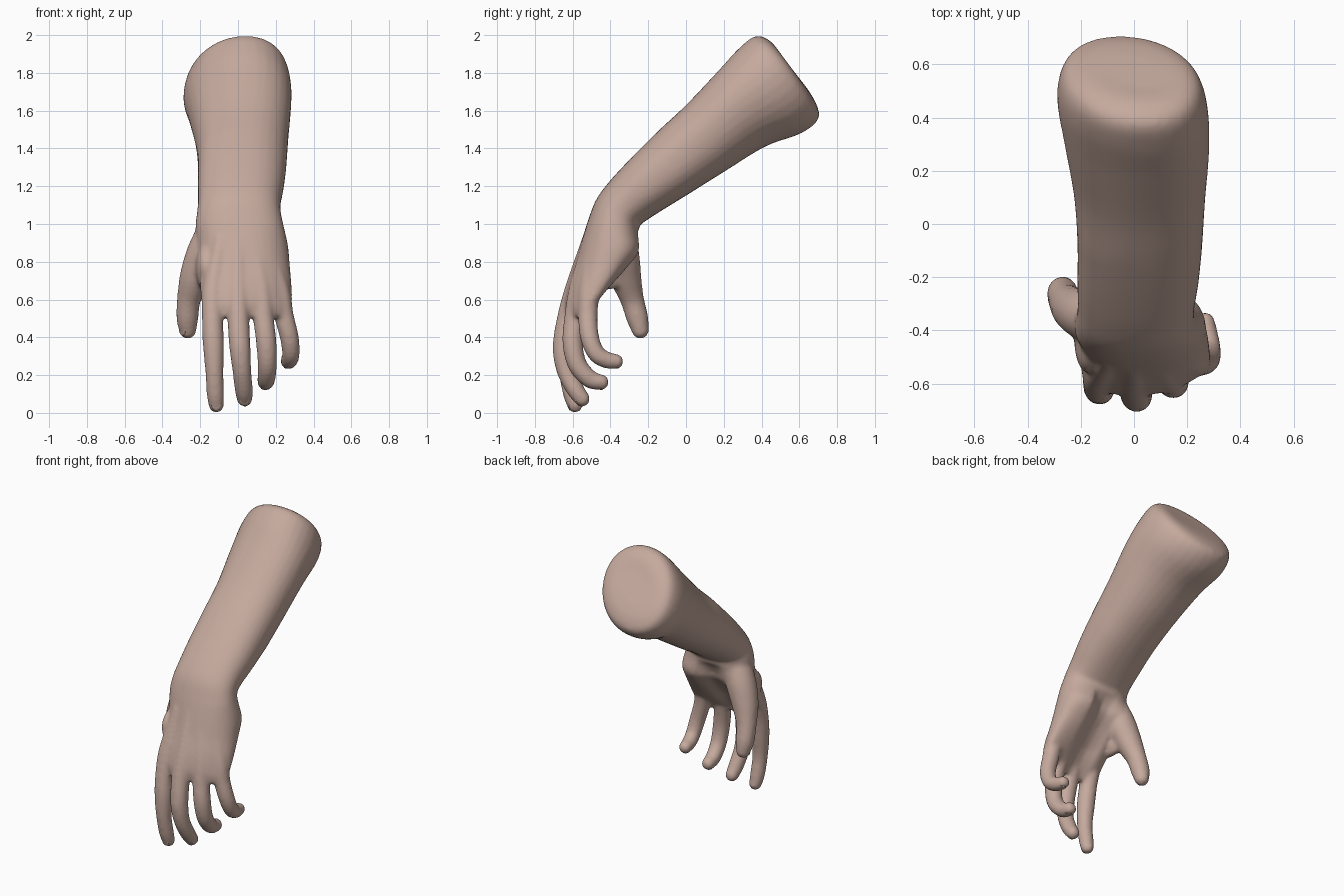
import bpy, bmesh
from math import sin, cos, pi
from mathutils import Vector, Matrix

if "Cube" in bpy.data.objects:
    bpy.data.objects.remove(bpy.data.objects["Cube"])

N = 32


def material(name, rgb):
    m = bpy.data.materials.new(name)
    m.diffuse_color = (*rgb, 1)
    m.use_nodes = True
    m.node_tree.nodes["Principled BSDF"].inputs["Base Color"].default_value = m.diffuse_color
    return m


def spline(pts, steps):
    """Catmull-Rom through tuples of any length."""
    out = []
    for i in range(len(pts) - 1):
        p0, p1, p2, p3 = (pts[max(0, min(len(pts) - 1, i + k))] for k in (-1, 0, 1, 2))
        for s in range(steps):
            t = s / steps
            out.append([0.5 * (2 * b + (c - a) * t + (2 * a - 5 * b + 4 * c - d) * t * t
                               + (3 * b - a - 3 * c + d) * t ** 3)
                        for a, b, c, d in zip(p0, p1, p2, p3)])
    return out + [list(pts[-1])]


def loft(bm, rings):
    """Skin a closed tube over rings of N points."""
    vs = [[bm.verts.new(p) for p in r] for r in rings]
    faces = [bm.faces.new((a[i], a[(i + 1) % N], b[(i + 1) % N], b[i]))
             for a, b in zip(vs, vs[1:]) for i in range(N)]
    faces += [bm.faces.new(vs[0]), bm.faces.new(vs[-1])]
    bmesh.ops.recalc_face_normals(bm, faces=faces)


def frame(t):
    side = Vector((1, 0, 0))
    side = (side - t * side.dot(t)).normalized()
    return side, t.cross(side)


def digit(bm, pts):
    """Tapered finger with a round tip."""
    path = spline(pts, 6)
    rings = []
    for i, p in enumerate(path):
        t = (Vector(path[min(i + 1, len(path) - 1)][:3]) - Vector(path[max(i - 1, 0)][:3])).normalized()
        side, up = frame(t)
        steps = [0] if i < len(path) - 1 else [k * pi / 14 for k in range(7)]
        for a in steps:
            c, r = Vector(p[:3]) + t * p[3] * sin(a), p[3] * cos(a)
            rings.append([c + side * r * cos(2 * pi * k / N) + up * r * sin(2 * pi * k / N)
                          for k in range(N)])
    loft(bm, rings)


def clamp(v):
    return max(0, min(1, v))


def spow(v, e):
    return abs(v) ** e * (1 if v > 0 else -1)


def pad(bm, loc, size, tilt=0):
    """Soft ellipsoid of flesh."""
    m = Matrix.Translation(loc) @ Matrix.Rotation(tilt, 4, 'X') @ Matrix.Diagonal((*size, 1))
    bmesh.ops.create_uvsphere(bm, u_segments=24, v_segments=16, radius=1, matrix=m)


def finish(bm, name, mat):
    me = bpy.data.meshes.new(name)
    bm.to_mesh(me)
    bm.free()
    me.shade_smooth()
    me.materials.append(mat)
    ob = bpy.data.objects.new(name, me)
    bpy.context.collection.objects.link(ob)
    return ob


skin = material("skin", (0.56, 0.40, 0.34))
nail_mat = material("nail", (0.58, 0.42, 0.36))
bm = bmesh.new()

# Forearm and palm: upper edge (y, z), lower edge (y, z), x min, x max
sections = [
    (0.515, 1.88, 0.64, 1.72, -0.10, 0.10),
    (0.45, 1.965, 0.69, 1.635, -0.205, 0.20),
    (0.37, 1.995, 0.70, 1.555, -0.265, 0.25),
    (0.28, 1.93, 0.61, 1.48, -0.285, 0.275),
    (0.17, 1.81, 0.42, 1.41, -0.26, 0.28),
    (0.00, 1.63, 0.20, 1.275, -0.225, 0.267),
    (-0.15, 1.49, 0.00, 1.15, -0.213, 0.257),
    (-0.30, 1.34, -0.13, 1.07, -0.213, 0.243),
    (-0.41, 1.22, -0.215, 1.015, -0.212, 0.227),
    (-0.475, 1.13, -0.245, 0.99, -0.217, 0.227),
    (-0.515, 1.03, -0.245, 0.94, -0.225, 0.243),
    (-0.55, 0.92, -0.245, 0.85, -0.215, 0.265),
    (-0.585, 0.80, -0.33, 0.75, -0.20, 0.275),
    (-0.625, 0.68, -0.44, 0.64, -0.20, 0.285),
    (-0.645, 0.58, -0.53, 0.55, -0.19, 0.285),
    (-0.635, 0.51, -0.57, 0.50, -0.17, 0.27),
]
rings = []
for dy, dz, py, pz, x0, x1 in spline(sections, 5):
    ring = []
    elbow = clamp((dz - 1.5) / 0.4)
    palm = clamp((1.08 - dz) / 0.12) * clamp((dz - 0.5) / 0.2)
    for k in range(N):
        a = 2 * pi * k / N
        e = 0.87 + 0.1 * elbow
        u, v = spow(cos(a), e), spow(sin(a), e)
        # the elbow leans sideways
        x = (x0 + x1) / 2 + (x1 - x0) / 2 * u + 0.045 * v * elbow
        y, z = (dy + py) / 2 + (dy - py) / 2 * v, (dz + pz) / 2 + (dz - pz) / 2 * v
        # knuckle row arches back towards the little finger
        y += 0.9 * clamp((1.0 - z) / 0.4) * max(0, x) ** 2
        # hollow of the palm
        y -= 0.065 * palm * max(0, -v) * max(0, 1 - (x / 0.11) ** 2)
        ring.append(Vector((x, y, z)))
    rings.append(ring)
loft(bm, rings)

# Digits: x, y, z, radius from inside the palm to the tip
digits = {
    "index": [(-0.09, -0.50, 0.92, .04), (-0.13, -0.565, 0.66, .058), (-0.135, -0.605, 0.50, .056),
              (-0.13, -0.622, 0.36, .056), (-0.125, -0.625, 0.22, .048), (-0.12, -0.605, 0.10, .046),
              (-0.115, -0.588, 0.04, .040)],
    "middle": [(0.0, -0.51, 0.92, .04), (0.0, -0.58, 0.66, .06), (0.002, -0.625, 0.50, .058),
               (0.01, -0.650, 0.35, .056), (0.02, -0.637, 0.23, .050), (0.03, -0.59, 0.13, .048),
               (0.035, -0.55, 0.074, .042)],
    "ring": [(0.08, -0.50, 0.92, .04), (0.12, -0.56, 0.66, .058), (0.135, -0.59, 0.50, .055),
             (0.15, -0.60, 0.37, .054), (0.155, -0.575, 0.255, .051), (0.15, -0.51, 0.18, .048),
             (0.145, -0.45, 0.162, .042)],
    "little": [(0.14, -0.48, 0.92, .04), (0.215, -0.51, 0.66, .055), (0.242, -0.52, 0.52, .052),
               (0.272, -0.51, 0.40, .050), (0.28, -0.475, 0.315, .047), (0.272, -0.42, 0.28, .045),
               (0.265, -0.37, 0.272, .040)],
    "thumb": [(-0.12, -0.37, 1.0, .08), (-0.175, -0.345, 0.85, .095), (-0.225, -0.32, 0.72, .084),
              (-0.26, -0.285, 0.60, .063), (-0.268, -0.257, 0.50, .058), (-0.266, -0.242, 0.438, .046)],
}
for pts in digits.values():
    digit(bm, pts)

# Web between thumb and index finger
pad(bm, (-0.175, -0.43, 0.77), (0.05, 0.13, 0.12), -0.3)

# Fuse everything into one smooth skin
arm = finish(bm, "arm_and_hand", skin)
rm = arm.modifiers.new("fuse", 'REMESH')
rm.mode = 'VOXEL'
rm.voxel_size = 0.011
rm.use_smooth_shade = True
sm = arm.modifiers.new("soften", 'SMOOTH')
sm.factor, sm.iterations = 0.5, 10

# Nails lying on the back of each tip
for name, pts in digits.items():
    a, b = Vector(pts[-2][:3]), Vector(pts[-1][:3])
    t, r = (b - a).normalized(), pts[-1][3]
    side, up = frame(t)
    if name == "thumb":
        up = Vector((-0.75, -0.6, 0))
        up = (up - t * up.dot(t)).normalized()
        side = up.cross(t)
    rot = Matrix((side, up, side.cross(up))).transposed().to_4x4()
    bm = bmesh.new()
    m = Matrix.Translation(b - t * r * 0.2 + up * r * 0.8) @ rot @ Matrix.Diagonal((r * .6, r * .16, r * .7, 1))
    bmesh.ops.create_uvsphere(bm, u_segments=16, v_segments=10, radius=1, matrix=m)
    finish(bm, name + "_nail", nail_mat)
